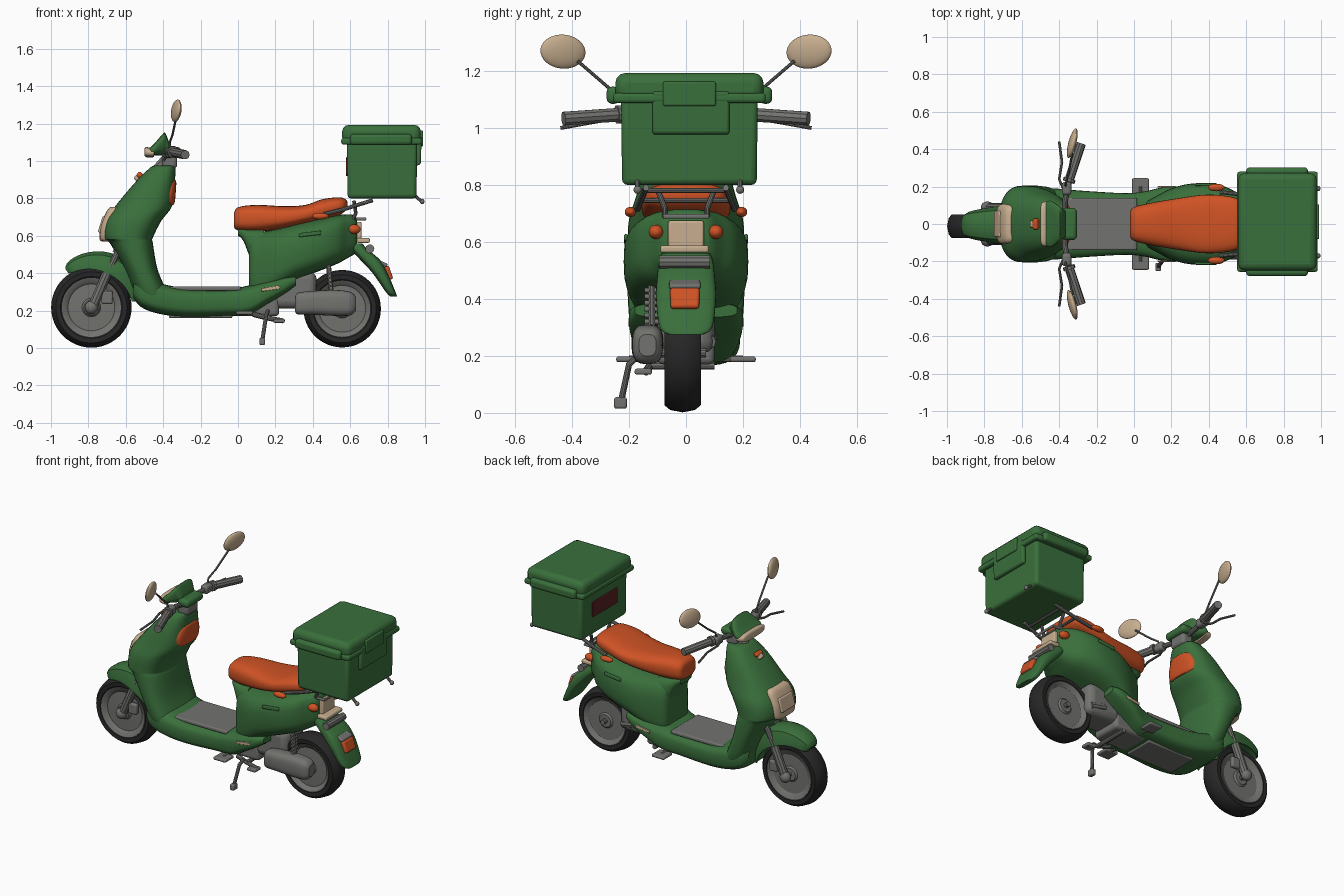
import bpy, bmesh, math
from mathutils import Vector, Matrix

def mat(name, r, g, b):
    m = bpy.data.materials.new(name)
    m.diffuse_color = (r, g, b, 1)
    return m
GREEN = mat("green paint", .042, .16, .045)
ORANGE = mat("orange", .62, .085, .018)
BEIGE = mat("beige", .58, .43, .28)
GREY = mat("grey", .17, .17, .16)
BLACK = mat("tyre black", .02, .02, .02)
RED = mat("dark red", .1, .015, .015)

def finish(name, bm, m, bevel=0, seg=3):
    bmesh.ops.recalc_face_normals(bm, faces=bm.faces)
    me = bpy.data.meshes.new(name)
    bm.to_mesh(me)
    bm.free()
    o = bpy.data.objects.new(name, me)
    bpy.context.collection.objects.link(o)
    me.materials.append(m)
    if bevel:
        b = o.modifiers.new("bevel", 'BEVEL')
        b.width, b.segments, b.limit_method = bevel, seg, 'ANGLE'
    return o

def skin(name, rings, m):
    bm = bmesh.new()
    vs = [[bm.verts.new(p) for p in r] for r in rings]
    n = len(vs[0])
    for a, b in zip(vs, vs[1:]):
        for i in range(n):
            bm.faces.new((a[i], a[(i+1) % n], b[(i+1) % n], b[i]))
    bm.faces.new(vs[0])
    bm.faces.new(vs[-1])
    return finish(name, bm, m)

def smooth(secs, k=4):
    """Catmull-Rom through the section rows"""
    P = [Vector(s) for s in secs]
    P = [P[0]] + P + [P[-1]]
    out = []
    for i in range(1, len(P)-2):
        a, b, c, d = P[i-1:i+3]
        for j in range(k):
            t = j/k
            out.append(.5*(2*b + (c-a)*t + (2*a-5*b+4*c-d)*t*t + (3*b-a-3*c+d)*t**3))
    return out + [P[-2]]

def loft(name, secs, m, axis='x', e=2.6, n=36):
    """rows: position along axis, low, high, half width in y; superellipse sections"""
    rings = []
    for t, lo, hi, w in smooth(secs):
        r = []
        for i in range(n):
            c, s = math.cos(2*math.pi*i/n), math.sin(2*math.pi*i/n)
            u = (lo+hi)/2 + (hi-lo)/2*math.copysign(abs(c)**(2/e), c)
            y = w*math.copysign(abs(s)**(2/e), s)
            r.append((t, y, u) if axis == 'x' else (u, y, t))
        rings.append(r)
    return skin(name, rings, m)

def box(name, c, size, m, bevel=.01, rot=(0, 0, 0), taper=1):
    bm = bmesh.new()
    bmesh.ops.create_cube(bm, size=1)
    for v in bm.verts:
        k = taper if v.co.z < 0 else 1
        v.co = Vector((v.co.x*size[0]*k, v.co.y*size[1]*k, v.co.z*size[2]))
    o = finish(name, bm, m, bevel)
    o.location, o.rotation_euler = c, rot
    return o

def ball(name, c, r, m, rot=(0, 0, 0)):
    bm = bmesh.new()
    bmesh.ops.create_uvsphere(bm, u_segments=24, v_segments=14, radius=1, matrix=Matrix.Diagonal((*r, 1)))
    o = finish(name, bm, m)
    o.location, o.rotation_euler = c, rot
    return o

def tube(name, pts, r, m=GREY):
    cu = bpy.data.curves.new(name, 'CURVE')
    cu.dimensions, cu.bevel_depth, cu.bevel_resolution, cu.use_fill_caps = '3D', r, 3, True
    sp = cu.splines.new('POLY')
    sp.points.add(len(pts)-1)
    for p, q in zip(sp.points, pts):
        p.co = (*q, 1)
    tmp = bpy.data.objects.new(name, cu)
    me = bpy.data.meshes.new_from_object(tmp)
    bpy.data.objects.remove(tmp)
    o = bpy.data.objects.new(name, me)
    bpy.context.collection.objects.link(o)
    me.materials.clear()
    me.materials.append(m)
    return o

def prism(name, pts, y0, y1, m, bevel=.01):
    bm = bmesh.new()
    f = bm.faces.new([bm.verts.new((x, y0, z)) for x, z in pts])
    g = bmesh.ops.extrude_face_region(bm, geom=[f])['geom']
    bmesh.ops.translate(bm, vec=(0, y1-y0, 0), verts=[v for v in g if isinstance(v, bmesh.types.BMVert)])
    return finish(name, bm, m, bevel)

def lathe(name, c, prof, m):
    """profile (radius, y) spun around y"""
    bm = bmesh.new()
    vs = [bm.verts.new((r, y, 0)) for r, y in prof]
    es = [bm.edges.new(p) for p in zip(vs, vs[1:])]
    bmesh.ops.spin(bm, geom=vs+es, cent=(0, 0, 0), axis=(0, 1, 0), angle=2*math.pi, steps=48, use_merge=True)
    bmesh.ops.remove_doubles(bm, verts=bm.verts, dist=1e-5)
    o = finish(name, bm, m)
    o.location = c
    return o

# Wheels
for nm, x, z, R in (("front", -.784, .217, .215), ("rear", .557, .21, .207)):
    lathe(nm+"_tyre", (x, -.012, z), [(R+a, y) for a, y in ((-.07, -.045), (-.05, -.062), (-.025, -.064),
          (-.008, -.043), (0, 0), (-.008, .043), (-.025, .064), (-.05, .062), (-.07, .045))], BLACK)
    lathe(nm+"_wheel_disc", (x, -.012, z), [(0, -.062), (.04, -.06), (.05, -.045), (.125, -.042), (.135, -.052),
          (R-.057, -.062), (R-.057, .062), (.135, .052), (.125, .045), (.05, .045), (.04, .055), (0, .055)], GREY)

# Front fender: arch swept around the wheel
rings = []
for ang, ro, w in smooth([(124, .25, .045), (116, .275, .07), (92, .296, .09), (62, .31, .105), (35, .285, .1), (8, .25, .085)]):
    a = math.radians(ang)
    r = []
    for (y, k) in ((-1, -.3), (-1, -.02), (-.8, .75), (-.4, 1), (.4, 1), (.8, .75), (1, -.02), (1, -.3), (.9, -.3), (.75, 0), (-.75, 0), (-.9, -.3)):
        rad = .226 + k*(ro-.226)
        r.append((-.784+rad*math.cos(a), -.005+y*w, .217+rad*math.sin(a)))
    rings.append(r)
skin("front_fender", rings, GREEN)

# Fork
for s in (-1, 1):
    tube("fork_upper", [(-.63, s*.085, .54), (-.73, s*.085, .33)], .018)
    tube("fork_lower", [(-.70, s*.085, .40), (-.775, s*.085, .225)], .027)
    ball("axle_nut", (-.784, s*.09, .217), (.035, .03, .035), GREY)
    box("fork_caliper", (-.70, s*.085, .27), (.06, .03, .07), GREY, .01)
tube("front_axle", [(-.784, -.11, .217), (-.784, .11, .217)], .014)
tube("steering_stem", [(-.64, 0, .5), (-.42, 0, .96), (-.35, 0, 1.04)], .035)

# Front shield and floor
loft("leg_shield", [(.975, -.45, -.345, .07), (.96, -.475, -.335, .1), (.88, -.555, -.338, .14), (.76, -.655, -.352, .175),
     (.68, -.71, -.41, .2), (.59, -.72, -.455, .205), (.56, -.685, -.455, .205), (.42, -.605, -.43, .205),
     (.3, -.555, -.38, .195), (.22, -.49, -.36, .17)], GREEN, 'z', 2.6)
loft("floor_body", [(-.56, .27, .36, .15), (-.52, .22, .38, .185), (-.43, .185, .35, .19), (-.28, .165, .32, .178),
     (-.05, .17, .318, .165), (.06, .178, .335, .175), (.15, .23, .36, .195), (.25, .29, .385, .2),
     (.31, .335, .385, .18)], GREEN, 'x', 3.6)
box("floor_mat", (-.175, 0, .318), (.38, .28, .024), GREY, .008)
box("belly_panel", (-.2, 0, .17), (.34, .2, .02), GREY, .008)
box("belly_rear", (.1, 0, .22), (.24, .2, .1), GREY, .02)

# Shield details
loft("glove_panel", [(.9, -.40, -.337, .06), (.885, -.42, -.33, .09), (.83, -.43, -.333, .115), (.78, -.43, -.338, .11),
     (.765, -.41, -.345, .08)], ORANGE, 'z')
loft("headlight_ring", [(.57, -.728, -.66, .07), (.585, -.74, -.66, .098), (.66, -.733, -.64, .108),
     (.735, -.70, -.63, .1), (.755, -.68, -.62, .075)], BEIGE, 'z', 3.4)
box("headlight_lens", (-.727, 0, .66), (.02, .14, .09), BEIGE, .008, (0, math.radians(17), 0))
box("front_badge", (-.525, 0, .925), (.03, .06, .03), ORANGE, .01, (0, math.radians(45), 0))
box("front_badge_trim", (-.535, 0, .912), (.03, .04, .04), BEIGE, .01, (0, math.radians(45), 0))

# Handlebar head
loft("handlebar_cowl", [(-.485, 1.035, 1.06, .1), (-.45, 1.03, 1.09, .125), (-.405, 1.03, 1.142, .1),
     (-.388, 1.04, 1.148, .085), (-.365, 1.05, 1.09, .07)], GREEN, 'x', 3)
loft("front_light_strip", [(-.5, 1.03, 1.065, .09), (-.49, 1.02, 1.075, .115), (-.45, 1.02, 1.065, .122)], BEIGE, 'x', 3)
box("dash", (-.345, 0, 1.05), (.08, .17, .05), GREEN, .02)
box("handlebar_clamp", (-.365, 0, 1.0), (.08, .12, .08), GREY, .02)
for s in (-1, 1):
    tube("handlebar", [(-.37, 0, 1.02), (-.37, s*.12, 1.04), (-.345, s*.24, 1.045)], .016)
    tube("grip", [(-.348, s*.23, 1.047), (-.282, s*.43, 1.033)], .025)
    tube("grip_flange", [(-.350, s*.225, 1.048), (-.344, s*.243, 1.047)], .033)
    box("switch_housing", (-.36, s*.19, 1.045), (.05, .07, .055), GREY, .015)
    tube("brake_lever", [(-.375, s*.18, 1.04), (-.40, s*.24, 1.035), (-.385, s*.33, 1.02), (-.4, s*.44, 1.0)], .007)
    tube("mirror_stem", [(-.365, s*.2, 1.05), (-.365, s*.215, 1.10), (-.35, s*.27, 1.14), (-.33, s*.38, 1.235)], .006)
    ball("mirror", (-.33, s*.432, 1.268), (.02, .082, .06), BEIGE, (s*.12, .12, s*-.25))

# Rear body and seat
loft("rear_body", [(.06, .3, .58, .1), (.075, .25, .61, .125), (.12, .25, .62, .15), (.2, .3, .635, .19), (.3, .36, .66, .215),
     (.43, .41, .69, .215), (.53, .45, .71, .18), (.585, .48, .715, .13), (.62, .5, .71, .1), (.635, .515, .69, .08)], GREEN, 'x', 3.2)
loft("seat_base", [(.0, .6, .64, .06), (.03, .57, .64, .085), (.08, .45, .64, .11), (.14, .4, .64, .12)], GREEN, 'x', 3)
loft("seat", [(-.022, .655, .7, .05), (-.005, .63, .75, .088), (.1, .622, .765, .115), (.25, .64, .758, .14), (.36, .665, .765, .155),
     (.45, .685, .795, .155), (.54, .71, .806, .14), (.575, .735, .795, .11), (.585, .75, .78, .07)], ORANGE, 'x', 2.8)
for s in (-1, 1):
    box("side_handle", (.385, s*.211, .61), (.12, .014, .022), GREEN, .006, (0, -.12, 0))
    box("side_badge", (.175, s*.198, .318), (.1, .008, .018), BEIGE, .003, (0, -.15, 0))
    ball("side_reflector", (.44, s*.195, .705), (.045, .02, .018), ORANGE)
    ball("turn_signal", (.62, s*.105, .635), (.036, .026, .025), ORANGE)
    # Footpegs
    box("footpeg", (.035, s*.2, .188), (.09, .09, .02), GREY, .008)
    tube("footpeg_bar", [(.035, 0, .19), (.035, s*.2, .19)], .012)

# Tail
loft("rear_fender", [(.275, .815, .85, .06), (.3, .79, .842, .092), (.4, .72, .80, .105), (.47, .655, .76, .102),
     (.53, .6, .69, .095), (.56, .58, .665, .085)], GREEN, 'z', 3.2)
box("tail_light", (.802, -.004, .4), (.035, .105, .075), ORANGE, .01, (0, math.radians(-20), 0), .95)
box("tail_light_hood", (.775, -.004, .45), (.05, .11, .02), GREY, .008, (0, .4, 0))
tube("tail_bar", [(.705, -.095, .53), (.705, .085, .53)], .024)
box("tail_plate", (.645, 0, .62), (.03, .125, .11), BEIGE, .008)
box("tail_plate_lip", (.67, -.005, .575), (.07, .17, .025), BEIGE, .008)

# Luggage rack
for s in (-1, 1):
    tube("rack_rail", [(.46, s*.17, .715), (.56, s*.16, .74), (.72, s*.14, .79)], .011)
    tube("rack_post", [(.6, s*.075, .66), (.63, s*.075, .72), (.62, s*.1, .785)], .01)
    tube("box_foot", [(.94, .01+s*.18, .82), (.985, .01+s*.18, .78)], .009)
    ball("box_foot_knob", (.985, .01+s*.18, .783), (.012, .014, .014), GREY)
for x, z in ((.58, .745), (.68, .78)):
    tube("rack_crossbar", [(x, -.155, z), (x, .155, z)], .009)
tube("rack_hoop", [(.63, -.075, .69), (.68, -.075, .69), (.68, .075, .69), (.63, .075, .69)], .009)

# Delivery box
Y = .012
box("box_body", (.77, Y, .96), (.375, .48, .32), GREEN, .02, (0, 0, 0), .985)
box("box_lid", (.767, Y, 1.143), (.42, .52, .1), GREEN, .035)
box("box_lid_rim", (.767, Y, 1.105), (.43, .535, .035), GREEN, .012)
for s in (-1, 1):
    box("box_side_lip", (.765, Y+s*.268, 1.115), (.33, .045, .06), GREEN, .018)
prism("box_flap", [(.95, .975), (.977, .98), (.982, 1.13), (.95, 1.13)], Y-.13, Y+.14, GREEN, .01)
box("box_latch", (.98, Y, 1.12), (.02, .185, .085), GREEN, .006)
box("box_front_pad", (.583, Y, .97), (.012, .26, .1), RED, .004)

# Engine, transmission and shock
box("engine", (.3, 0, .31), (.24, .2, .2), GREY, .04)
loft("transmission_case", [(.305, .2, .27, .03), (.32, .18, .295, .045), (.4, .178, .305, .055), (.52, .172, .31, .055),
     (.6, .175, .3, .05), (.63, .2, .275, .03)], GREY, 'x', 3).location.y = -.135
tube("swing_arm", [(.3, .085, .27), (.4, .08, .25)], .025)
tube("rear_axle", [(.557, -.13, .21), (.557, .07, .21)], .016)
tube("shock", [(.5, -.12, .28), (.48, -.12, .48)], .014)
for i in range(6):
    lathe("shock_coil", (.497-.002*i, -.12, .32+.022*i), [(0, -.026), (.009, -.026), (.009, .026), (0, .026)], GREY)

# Stands
tube("side_stand", [(.16, -.17, .2), (.15, -.2, .17), (.13, -.228, .04)], .011)
box("side_stand_foot", (.13, -.23, .035), (.03, .045, .04), GREY, .008)
tube("centre_stand", [(.08, -.12, .18), (.16, -.13, .16), (.24, -.14, .145)], .014)
box("centre_stand_pedal", (.22, -.15, .145), (.06, .06, .02), GREY, .006)
tube("centre_stand_bar", [(.16, -.14, .165), (.16, .1, .165)], .014)

# Smooth shading with crisp edges
bpy.ops.object.select_all(action='DESELECT')
for o in bpy.context.scene.objects:
    o.select_set(True)
    bpy.context.view_layer.objects.active = o
bpy.ops.object.shade_smooth_by_angle(angle=math.radians(35))
